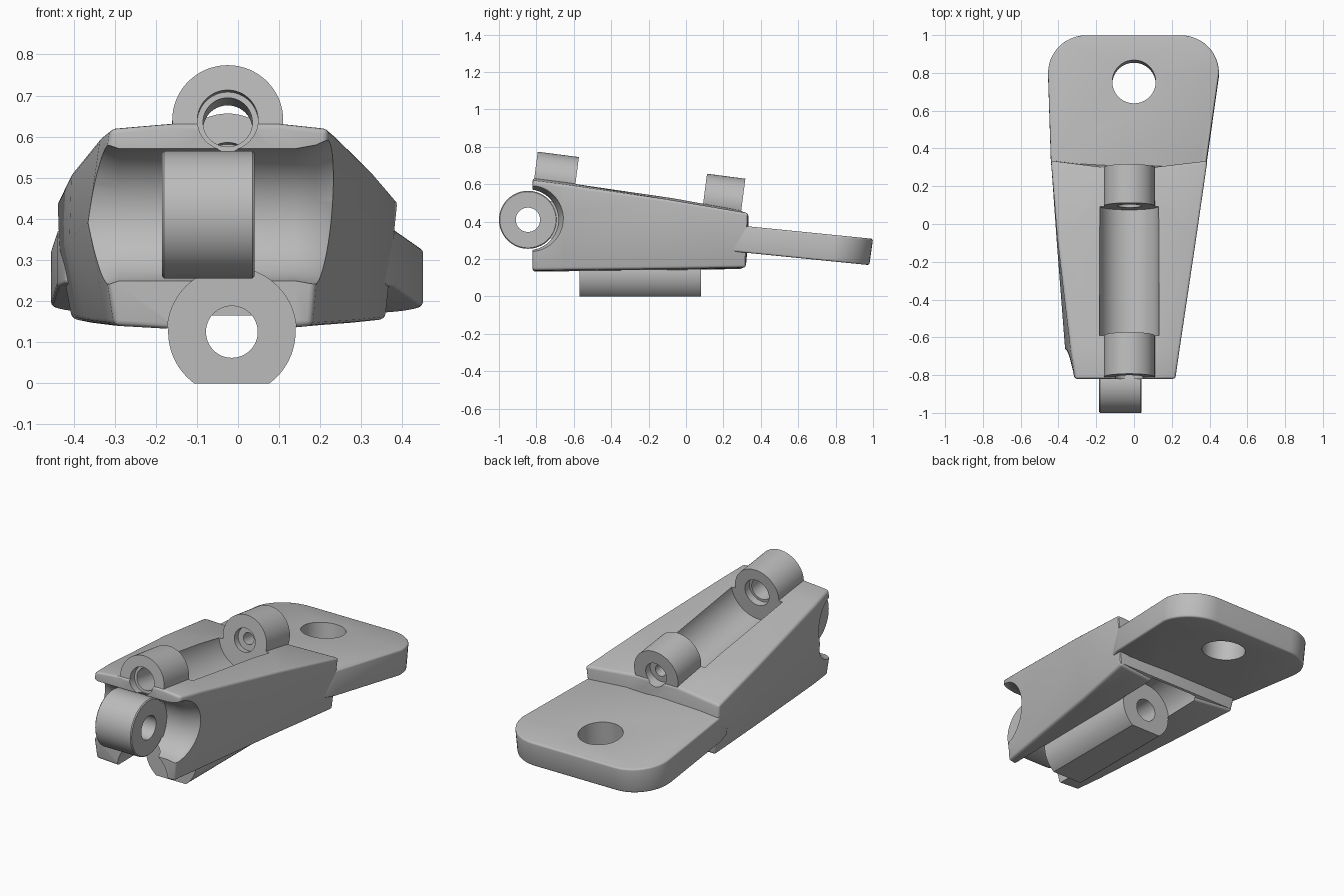
import bpy, bmesh, math
from mathutils import Vector

if "Cube" in bpy.data.objects:
    bpy.data.objects.remove(bpy.data.objects["Cube"])

grey = bpy.data.materials.new("machined_grey")
grey.use_nodes = True
COLOUR = (0.5, 0.5, 0.5, 1)
grey.diffuse_color = COLOUR
grey.node_tree.nodes["Principled BSDF"].inputs["Base Color"].default_value = COLOUR


def finish(name, bm):
    bmesh.ops.recalc_face_normals(bm, faces=bm.faces)
    mesh = bpy.data.meshes.new(name)
    bm.to_mesh(mesh)
    bm.free()
    mesh.materials.append(grey)
    ob = bpy.data.objects.new(name, mesh)
    bpy.context.collection.objects.link(ob)
    return ob


def loft(name, rings):
    """Skin a list of equal closed rings and cap both ends."""
    bm = bmesh.new()
    loops = [[bm.verts.new(p) for p in ring] for ring in rings]
    n = len(loops[0])
    for a, b in zip(loops, loops[1:]):
        for i in range(n):
            j = (i + 1) % n
            bm.faces.new((a[i], a[j], b[j], b[i]))
    bm.faces.new(loops[0])
    bm.faces.new(loops[-1])
    return finish(name, bm)


def lathe(name, start, end, profile, sides=64):
    """Round solid along start-end; profile holds (distance, radius)."""
    start = Vector(start)
    axis = (Vector(end) - start).normalized()
    u = axis.orthogonal().normalized()
    v = axis.cross(u)
    turn = [2 * math.pi * i / sides for i in range(sides)]
    return loft(name, [[start + axis * d + (u * math.cos(t) + v * math.sin(t)) * r
                        for t in turn] for d, r in profile])


def rod(name, start, end, r):
    length = (Vector(end) - Vector(start)).length
    return lathe(name, start, end, [(0, r), (length, r)])


def box(name, lo, hi):
    ring = [(lo[0], lo[1]), (hi[0], lo[1]), (hi[0], hi[1]), (lo[0], hi[1])]
    return loft(name, [[(x, y, z) for x, y in ring] for z in (lo[2], hi[2])])


def apply(ob, mod):
    with bpy.context.temp_override(object=ob, active_object=ob):
        bpy.ops.object.modifier_apply(modifier=mod.name)


def boolean(op, targets, tool):
    for ob in targets:
        mod = ob.modifiers.new(op, 'BOOLEAN')
        mod.operation, mod.object, mod.solver = op, tool, 'EXACT'
        apply(ob, mod)
    bpy.data.objects.remove(tool)


def round_edges(ob, width):
    mod = ob.modifiers.new("edges", 'BEVEL')
    mod.width, mod.segments, mod.angle_limit = width, 3, math.radians(40)
    apply(ob, mod)


# Tapered body: y, top left, middle left, bottom left, top right, bottom right, edge heights
stations = [
    (-0.82, -0.31, -0.34, -0.30, 0.22, 0.18, 0.62, 0.14),
    (-0.66, -0.335, -0.365, -0.32, 0.243, 0.205, 0.60, 0.142),
    (-0.08, -0.405, -0.41, -0.37, 0.33, 0.29, 0.515, 0.148),
    (0.335, -0.44, -0.435, -0.405, 0.39, 0.36, 0.445, 0.155),
]
rings = []
for y, tl, ml, bl, tr, br, zt, zb in stations:
    dip = 0.035 if y > 0 else 0
    rings.append([
        (tl, y, zt), (-0.16, y - dip, zt + 0.013), (0.1, y - dip, zt + 0.013),
        (tr, y, zt), (br, y - 0.4 * dip, zb), (0.1, y - dip, zb - 0.008),
        (-0.16, y - dip, zb - 0.008), (bl, y - 0.4 * dip, zb),
        (ml, y, (zt + zb) / 2 + 0.02)])
body = loft("body", rings)
round_edges(body, 0.014)


# Sloping hinge axis on top, with two lugs
def top_axis(y):
    return (-0.025, y, 0.64 - 0.13 * (y + 0.81))


for y0, y1 in ((-0.81, -0.59), (0.09, 0.30)):
    boolean('UNION', [body], rod("lug", top_axis(y0), top_axis(y1), 0.135))

# Clearance groove between the lugs
boolean('DIFFERENCE', [body], rod("groove", top_axis(-0.59), top_axis(0.095), 0.158))

# Round scallop across the nose, flaring at the sides
nose = (-0.845, 0.41)
boolean('DIFFERENCE', [body], lathe(
    "scallop", (-0.6, *nose), (0.5, *nose),
    [(0, 0.185), (0.25, 0.185), (0.31, 0.163), (0.74, 0.163), (0.79, 0.172),
     (0.83, 0.19), (1.1, 0.19)]))

# Stepped pin holes in the lugs
for y0, y1, wide, narrow in ((-0.81, -0.59, 0.074, 0.06), (0.09, 0.30, 0.064, 0.032)):
    a, b = Vector(top_axis(y0 - 0.04)), Vector(top_axis(y1 + 0.04))
    span = (b - a).length
    boolean('DIFFERENCE', [body], lathe("pin_hole", a, b, [
        (0, wide), (0.08, wide), (0.08001, narrow),
        (span - 0.08001, narrow), (span - 0.08, wide), (span, wide)]))

# Rear mounting plate with rounded corners, sloping down to the back
outline = [(-0.42, 0.25), (0.35, 0.25), (0.383, 0.33)]
for cx, first in ((0.25, 0), (-0.255, 90)):
    for i in range(13):
        t = math.radians(first + i * 7.5)
        outline.append((cx + 0.2 * math.cos(t), 0.8 + 0.2 * math.sin(t)))
outline.append((-0.44, 0.34))
plate = loft("mounting_plate", [
    [(x, y - shift, z - 0.1 * (y - 0.33)) for x, y in outline]
    for z, shift in ((0.235, 0.02), (0.375, 0.0))])
round_edges(plate, 0.01)
boolean('DIFFERENCE', [plate], rod("bolt_hole", (-0.0, 0.72, 0.0), (0.0, 0.77, 0.5), 0.115))

# Lower barrel with a flat foot
low_x, low_z = -0.015, 0.125
lower = rod("lower_barrel", (low_x, -0.57, low_z), (low_x, 0.08, low_z), 0.155)
boolean('DIFFERENCE', [lower], box("foot_cut", (-0.5, -1, -0.3), (0.5, 1, 0)))

# Grooves and bore in line with the lower barrel
for y0, y1 in ((-0.95, -0.57), (0.08, 0.31)):
    boolean('DIFFERENCE', [body, plate],
            rod("low_groove", (low_x, y0, low_z), (low_x, y1, low_z), 0.157))
boolean('DIFFERENCE', [body, lower],
        rod("low_bore", (low_x, -0.9, low_z), (low_x, 0.2, low_z), 0.063))

# Front barrel, joined to the body by a short neck
barrel = lathe("front_barrel", (-0.185, *nose), (0.04, *nose),
               [(0, 0.15), (0.005, 0.155), (0.22, 0.155), (0.225, 0.15)])
boolean('UNION', [barrel], box("neck", (-0.183, -0.76, 0.31), (0.038, -0.65, 0.51)))
boolean('DIFFERENCE', [barrel], rod("front_bore", (-0.4, *nose), (0.3, *nose), 0.065))

# Smooth round faces, keep hard edges
for ob in (body, plate, lower, barrel):
    bpy.ops.object.select_all(action='DESELECT')
    ob.select_set(True)
    bpy.context.view_layer.objects.active = ob
    bpy.ops.object.shade_smooth_by_angle(angle=math.radians(32))
